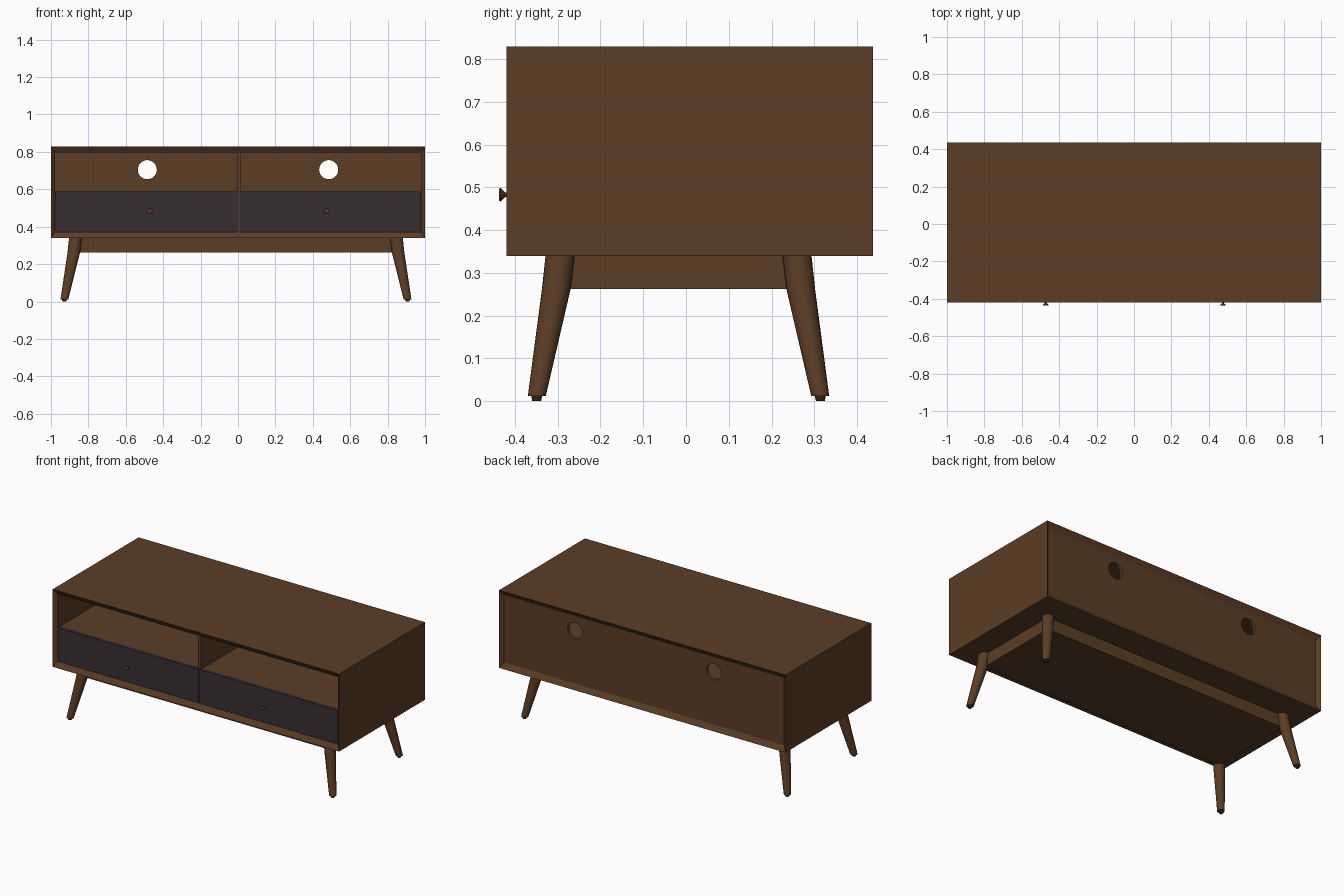
import bpy, bmesh, math
from mathutils import Vector

if "Cube" in bpy.data.objects:
    bpy.data.objects.remove(bpy.data.objects["Cube"])


def material(name, rgb):
    m = bpy.data.materials.new(name)
    m.diffuse_color = (*rgb, 1)
    m.use_nodes = True
    m.node_tree.nodes["Principled BSDF"].inputs["Base Color"].default_value = m.diffuse_color
    return m


WOOD = material("walnut_wood", (0.105, 0.047, 0.018))
DARK = material("charcoal_drawer", (0.038, 0.028, 0.031))
KNOB = material("copper_brown_knob", (0.11, 0.04, 0.02))
FOOT = material("dark_foot_cap", (0.03, 0.018, 0.011))


def make(name, bm, mat, smooth=False):
    bmesh.ops.recalc_face_normals(bm, faces=bm.faces)
    me = bpy.data.meshes.new(name)
    bm.to_mesh(me)
    bm.free()
    me.materials.append(mat)
    ob = bpy.data.objects.new(name, me)
    bpy.context.collection.objects.link(ob)
    if smooth:
        bpy.ops.object.select_all(action='DESELECT')
        ob.select_set(True)
        bpy.context.view_layer.objects.active = ob
        bpy.ops.object.shade_smooth_by_angle(angle=math.radians(35))
    return ob


def box(name, x, y, z, mat):
    bm = bmesh.new()
    bmesh.ops.create_cube(bm, size=1)
    for v in bm.verts:
        v.co = Vector([r[0] if c < 0 else r[1] for c, r in zip(v.co, (x, y, z))])
    return make(name, bm, mat)


def loft(name, rings, mat, closed=False, smooth=False):
    """Skin a list of point rings; cap the ends unless closed."""
    bm = bmesh.new()
    vs = [[bm.verts.new(p) for p in r] for r in rings]
    n = len(vs[0])
    pairs = list(zip(vs, vs[1:])) + ([(vs[-1], vs[0])] if closed else [])
    for a, b in pairs:
        for i in range(n):
            j = (i + 1) % n
            bm.faces.new((a[i], a[j], b[j], b[i]))
    if not closed:
        bm.faces.new(vs[0])
        bm.faces.new(vs[-1])
    return make(name, bm, mat, smooth)


def rect_ring(hx, z0, z1, y):
    return [(-hx, y, z0), (hx, y, z0), (hx, y, z1), (-hx, y, z1)]


def circle(c, r, axis, n=24):
    pts = []
    for i in range(n):
        a = 2 * math.pi * i / n
        u, w = r * math.cos(a), r * math.sin(a)
        pts.append((c[0] + u, c[1] + w, c[2]) if axis == 'z' else (c[0] + u, c[1], c[2] + w))
    return pts


# case: open tube with rims sloping inward at front and back
F, B = -0.42, 0.437
loft("case", [rect_ring(1, 0.34, 0.83, F), rect_ring(1, 0.34, 0.83, B),
              rect_ring(0.978, 0.372, 0.798, B - 0.02),
              rect_ring(0.978, 0.372, 0.798, F + 0.02)], WOOD, closed=True)

# back panel with two cable holes
panel = box("back_panel", (-0.98, 0.98), (0.397, 0.417), (0.37, 0.8), WOOD)
for x in (-0.485, 0.485):
    cutter = loft("hole_cutter", [circle((x, y, 0.705), 0.051, 'y', 32) for y in (0.3, 0.5)], WOOD)
    cutter.hide_render = True
    mod = panel.modifiers.new("hole", 'BOOLEAN')
    mod.operation, mod.object, mod.solver = 'DIFFERENCE', cutter, 'EXACT'
    bpy.context.view_layer.objects.active = panel
    bpy.ops.object.modifier_apply(modifier=mod.name)
    bpy.data.objects.remove(cutter)

# shelf and centre divider
box("shelf", (-0.979, 0.979), (-0.385, 0.4), (0.568, 0.586), WOOD)
box("divider", (-0.003, 0.017), (-0.395, 0.4), (0.371, 0.799), WOOD)

# drawer fronts with flared knobs
for side, x0, x1, kx in (("left", -0.976, 0.004, -0.472), ("right", 0.01, 0.976, 0.475)):
    box(side + "_drawer_front", (x0, x1), (-0.402, -0.38), (0.375, 0.588), DARK)
    loft(side + "_knob", [circle((kx, y, 0.483), r, 'y', 16) for y, r in
                          ((-0.437, 0.014), (-0.434, 0.016), (-0.423, 0.005), (-0.4, 0.008))],
         KNOB, smooth=True)

# base block under the case
CX, CY = -0.011, -0.0175
box("base_block", (CX - 0.858, CX + 0.858), (CY - 0.277, CY + 0.277), (0.263, 0.341), WOOD)

# splayed tapered legs with small foot caps: (x offset, y offset, z, radius)
LEG = ((0.858, 0.277, 0.341, 0.034), (0.867, 0.286, 0.262, 0.0335), (0.917, 0.3315, 0.012, 0.021))
CAP = ((0.917, 0.3315, 0.012, 0.0125), (0.918, 0.332, 0.0, 0.0105))
for sx, xn in ((-1, "left"), (1, "right")):
    for sy, yn in ((-1, "front"), (1, "back")):
        for part, prof, mat in (("leg", LEG, WOOD), ("foot", CAP, FOOT)):
            loft(f"{yn}_{xn}_{part}",
                 [circle((CX + sx * x, CY + sy * y, z), r, 'z') for x, y, z, r in prof],
                 mat, smooth=True)
